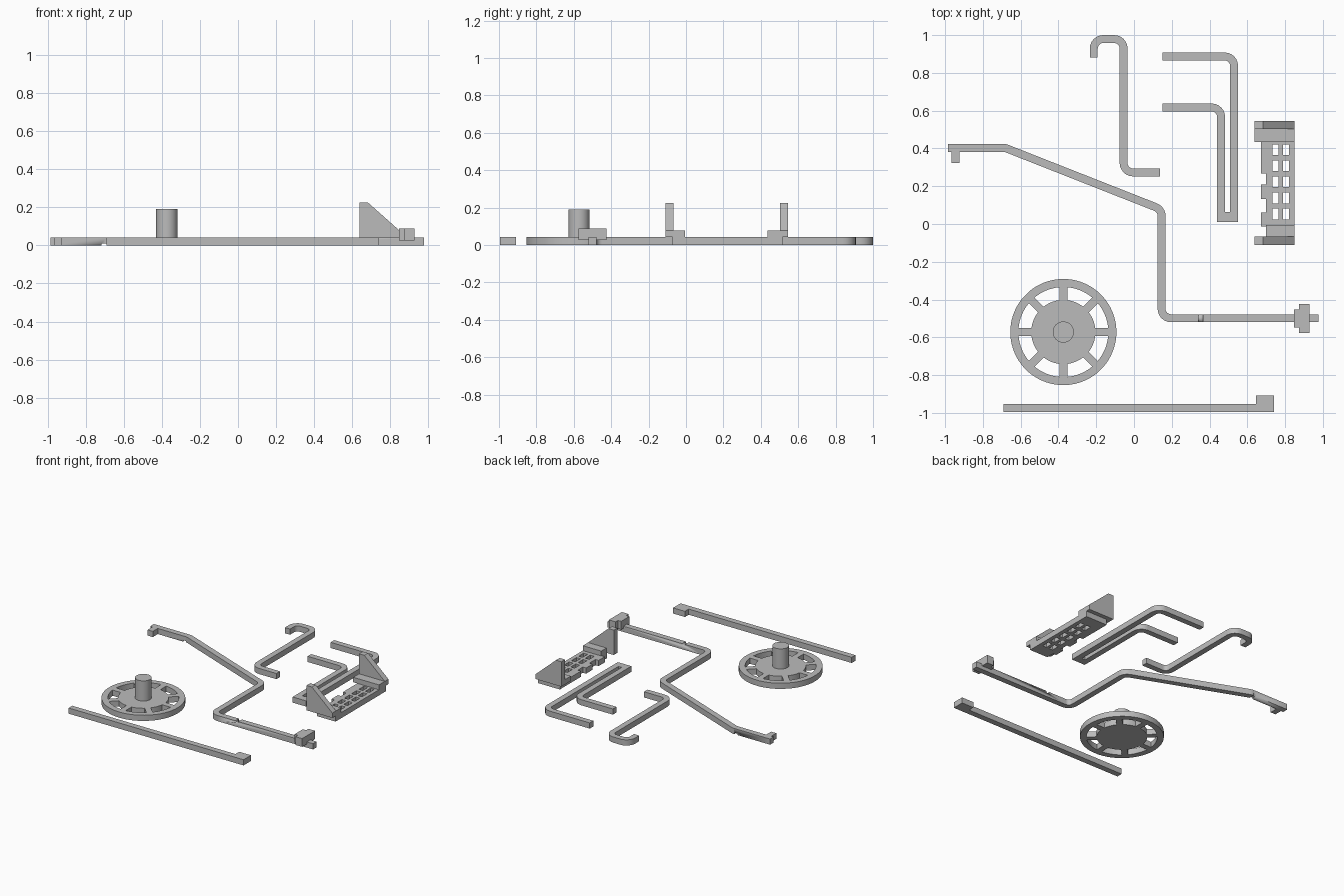
import bpy, bmesh, math
from mathutils import Vector

if "Cube" in bpy.data.objects:
    bpy.data.objects.remove(bpy.data.objects["Cube"])

grey = bpy.data.materials.new("plain grey")
grey.diffuse_color = (0.5, 0.5, 0.5, 1)
grey.use_nodes = True
grey.node_tree.nodes["Principled BSDF"].inputs["Base Color"].default_value = grey.diffuse_color
T = 0.042  # stock thickness


def solid(name, pts, faces, z0=0.0, z1=T):
    """Extrude a flat layout of 2D faces into a closed solid."""
    bm = bmesh.new()
    lo = [bm.verts.new((x, y, z0)) for x, y in pts]
    hi = [bm.verts.new((x, y, z1)) for x, y in pts]
    edges = {}
    for f in faces:
        bm.faces.new([lo[i] for i in reversed(f)])
        bm.faces.new([hi[i] for i in f])
        for a, b in zip(f, f[1:] + f[:1]):
            edges.setdefault(frozenset((a, b)), []).append((a, b))
    for use in edges.values():
        if len(use) == 1:
            a, b = use[0]
            bm.faces.new((lo[a], lo[b], hi[b], hi[a]))
    bmesh.ops.delete(bm, geom=[v for v in bm.verts if not v.link_faces], context='VERTS')
    bmesh.ops.recalc_face_normals(bm, faces=bm.faces)
    me = bpy.data.meshes.new(name)
    bm.to_mesh(me)
    bm.free()
    me.materials.append(grey)
    ob = bpy.data.objects.new(name, me)
    bpy.context.collection.objects.link(ob)
    bpy.ops.object.select_all(action='DESELECT')
    ob.select_set(True)
    bpy.context.view_layer.objects.active = ob
    bpy.ops.object.shade_smooth_by_angle(angle=math.radians(30))
    return ob


def cells(name, xs, ys, keep, z0=0.0, z1=T):
    """Grid of rectangles; keep(i, j) says which cells are filled."""
    n = len(xs)
    faces = [[j * n + i, j * n + i + 1, (j + 1) * n + i + 1, (j + 1) * n + i]
             for j in range(len(ys) - 1) for i in range(n - 1) if keep(i, j)]
    return solid(name, [(x, y) for y in ys for x in xs], faces, z0, z1)


def box(name, x0, x1, y0, y1, z0=0.0, z1=T):
    return cells(name, [x0, x1], [y0, y1], lambda i, j: True, z0, z1)


def rod(name, path, r=0.05, w=T, steps=6):
    """Flat rod along a path with rounded corners."""
    p = [Vector(q) for q in path]
    line = [(p[0], (p[1] - p[0]).normalized())]
    for a, b, c in zip(p, p[1:], p[2:]):
        d0, d1 = (b - a).normalized(), (c - b).normalized()
        turn = math.atan2(d0.x * d1.y - d0.y * d1.x, d0.dot(d1))
        s = math.copysign(1, turn)
        start = b - d0 * r * math.tan(abs(turn) / 2)
        centre = start + Vector((-d0.y, d0.x)) * s * r
        for k in range(steps + 1):
            t = turn * k / steps
            d = Vector((d0.x * math.cos(t) - d0.y * math.sin(t),
                        d0.x * math.sin(t) + d0.y * math.cos(t)))
            line.append((centre + Vector((d.y, -d.x)) * s * r, d))
    line.append((p[-1], (p[-1] - p[-2]).normalized()))
    pts = []
    for q, d in line:
        n = Vector((-d.y, d.x)) * w / 2
        pts += [tuple(q - n), tuple(q + n)]
    faces = [[2 * i, 2 * i + 2, 2 * i + 3, 2 * i + 1] for i in range(len(line) - 1)]
    return solid(name, pts, faces)


def cut(ob, cutter):
    m = ob.modifiers.new("notch", 'BOOLEAN')
    m.operation, m.object, m.solver = 'DIFFERENCE', cutter, 'EXACT'
    cutter.hide_render = True
    cutter.hide_set(True)


# Hooked rod
rod("hooked_rod", [(-0.213, 0.882), (-0.213, 0.979), (-0.055, 0.979),
                   (-0.055, 0.273), (0.138, 0.273)])

# Pair of bent rods joined at the lower end
rod("outer_bent_rod", [(0.152, 0.887), (0.53, 0.887), (0.53, 0.01)])
rod("inner_bent_rod", [(0.152, 0.617), (0.461, 0.617), (0.461, 0.01)])
box("rod_joint", 0.482, 0.509, 0.01, 0.063)

# Long cranked rod with two small notches, end tab and plug
long_rod = rod("long_rod", [(-0.985, 0.403), (-0.682, 0.403), (0.146, 0.077),
                            (0.146, -0.499), (0.978, -0.499)])
cut(long_rod, box("top_notch_cutter", 0.341, 0.366, -0.54, -0.46, 0.03, 0.06))
cut(long_rod, box("bottom_notch_cutter", -0.718, -0.692, 0.36, 0.45, -0.02, 0.01))
box("rod_tab", -0.966, -0.924, 0.324, 0.382)
box("plug_collar", 0.847, 0.873, -0.548, -0.452, 0.027, 0.088)
box("plug_block", 0.873, 0.928, -0.576, -0.424, 0.027, 0.088)

# Straight bar with a stepped head
bar_x, bar_y = [-0.69, 0.645, 0.742], [-0.995, -0.952, -0.908]
cells("straight_bar", bar_x, bar_y, lambda i, j: j == 0 or i == 1)

# Wheel: disc, eight spokes and rim laid out as polar cells
CX, CY, SEG = -0.374, -0.572, 8
radii = [0.056, 0.17, 0.238, 0.281]
per = SEG + 1                     # one spoke cell plus the gap cells
total = 8 * per
pts = []
for r in radii:
    rr = max(r, 0.1)
    half = math.asin(T / 2 / rr)
    for s in range(8):
        base = s * math.pi / 4
        gap = math.pi / 4 - 2 * half
        for a in [base - half] + [base + half + gap * k / SEG for k in range(SEG)]:
            pts.append((CX + r * math.cos(a), CY + r * math.sin(a)))
faces = [list(range(total))]
for ring in range(3):
    for k in range(total):
        if ring == 1 and k % per:
            continue
        k2 = (k + 1) % total
        a, b = ring * total, (ring + 1) * total
        faces.append([a + k, b + k, b + k2, a + k2])
solid("wheel", pts, faces)
circle = [(CX + 0.056 * math.cos(k * math.pi / 16), CY + 0.056 * math.sin(k * math.pi / 16))
          for k in range(32)]
solid("wheel_axle", circle, [list(range(32))], T, 0.191)

# Perforated tread plate: two columns of five holes, notched left edge
xs = [0.672, 0.698, 0.734, 0.766, 0.788, 0.82, 0.849]
hole_y = [0.025 + 0.0848 * k for k in range(5)]
edge_y = [-0.072, -0.012, 0.062, 0.132, 0.208, 0.268, 0.515]
ys = sorted(edge_y + hole_y + [y + 0.058 for y in hole_y])


def plate_cell(i, j):
    y = (ys[j] + ys[j + 1]) / 2
    if i == 0:
        return -0.012 < y < 0.062 or 0.132 < y < 0.208 or y > 0.268
    return not (i in (2, 4) and any(h < y < h + 0.058 for h in hole_y))


cells("tread_plate", xs, ys, plate_cell)

# End blocks and sloped side walls standing on the plate
box("front_end_block", 0.698, 0.849, -0.067, -0.006, T, 0.078)
box("back_end_block", 0.638, 0.849, 0.435, 0.503, T, 0.078)
wall = [(0.638, T), (0.849, T), (0.849, 0.078), (0.682, 0.226), (0.638, 0.226)]
for name, y in (("front_side_wall", -0.067), ("back_side_wall", 0.546)):
    ob = solid(name, wall, [list(range(5))], 0, 0.043)
    ob.rotation_euler.x = math.pi / 2
    ob.location.y = y
